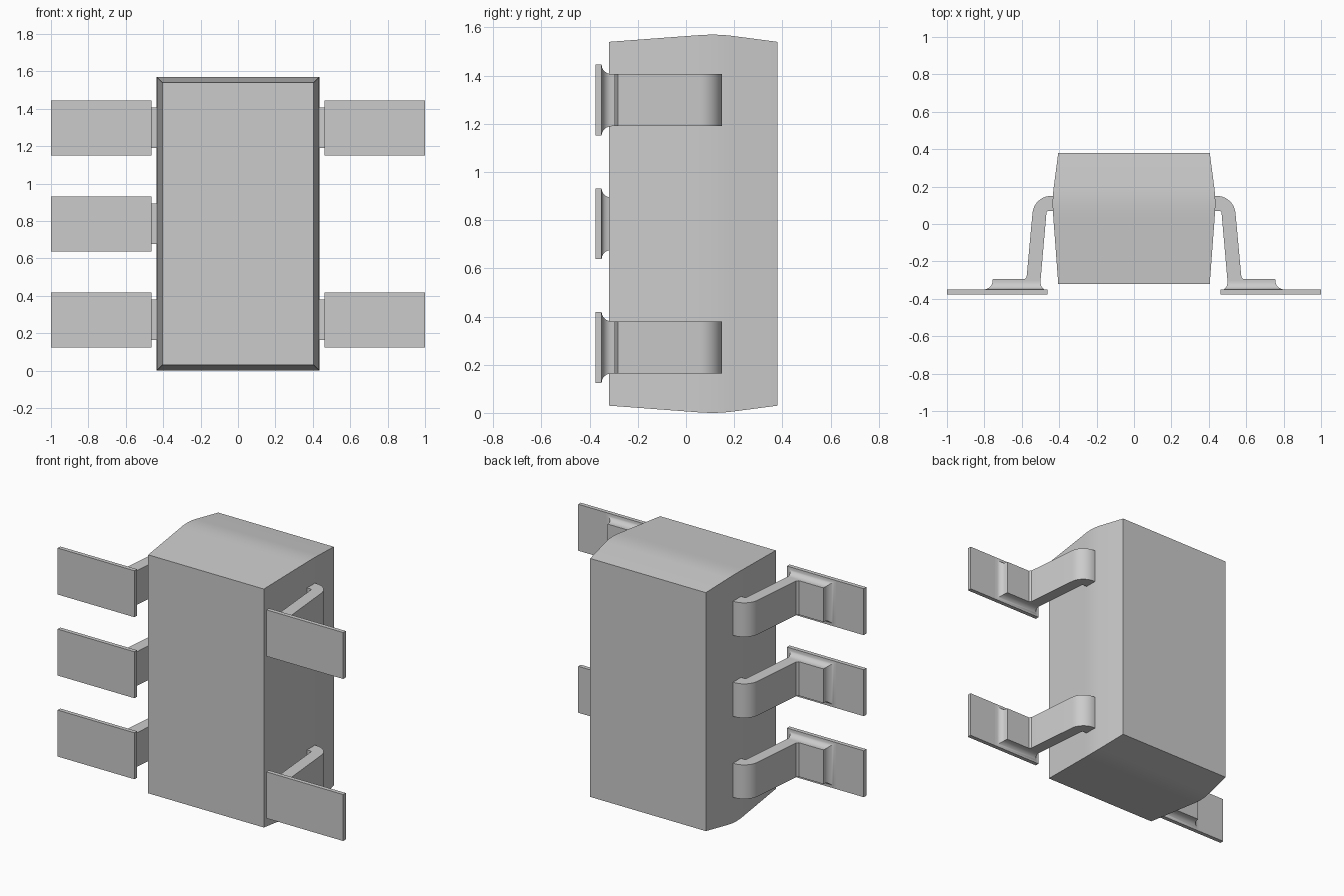
import bpy
import bmesh
from math import sin, cos, pi, radians

cube = bpy.data.objects.get("Cube")
if cube:
    bpy.data.objects.remove(cube, do_unlink=True)

# One grey for the whole part
grey = bpy.data.materials.new("light grey")
grey.use_nodes = True
colour = (0.6, 0.6, 0.6, 1)
grey.diffuse_color = colour
grey.node_tree.nodes["Principled BSDF"].inputs["Base Color"].default_value = colour

MID_Z = 0.785      # height of the body centre
PITCH = 0.513      # spacing of the leads
PAD_Y = -0.35      # back face of the pads
FOOT_Y = -0.295    # back face of the feet


def loft(name, rings):
    """Join equal-length rings of points and cap both ends."""
    bm = bmesh.new()
    loops = [[bm.verts.new(p) for p in ring] for ring in rings]
    for a, b in zip(loops, loops[1:]):
        for i in range(len(a)):
            j = (i + 1) % len(a)
            bm.faces.new((a[i], a[j], b[j], b[i]))
    bm.faces.new(loops[0])
    bm.faces.new(loops[-1])
    bmesh.ops.recalc_face_normals(bm, faces=bm.faces)
    mesh = bpy.data.meshes.new(name)
    bm.to_mesh(mesh)
    bm.free()
    mesh.materials.append(grey)
    obj = bpy.data.objects.new(name, mesh)
    bpy.context.collection.objects.link(obj)
    bpy.ops.object.select_all(action='DESELECT')
    obj.select_set(True)
    bpy.context.view_layer.objects.active = obj
    bpy.ops.object.shade_smooth_by_angle(angle=radians(35))
    return obj


def rect(y, x0, x1, z0, z1):
    return [(x0, y, z0), (x1, y, z0), (x1, y, z1), (x0, y, z1)]


def arc(cx, cy, r, start, end, steps=10):
    angles = [radians(start + (end - start) * i / steps) for i in range(steps + 1)]
    return [(cx + r * cos(a), cy + r * sin(a)) for a in angles]


# Body: drafted block, widest along a softly rounded belt
belt = [(-0.32, 0), (0.03, 0.026), (0.07, 0.029), (0.11, 0.03),
        (0.15, 0.029), (0.19, 0.025), (0.38, 0)]
loft("body", [rect(y, -0.405 - d, 0.405 + d, MID_Z - 0.755 - d, MID_Z + 0.755 + d)
              for y, d in belt])

# Bent lead outline seen from above: shoulder, bend, shin
lead_outline = ([(0.42, 0.15)] + arc(0.443, 0.05, 0.1, 90, 5)
                + [(0.574, -0.283), (0.585, FOOT_Y), (0.585, -0.305), (0.5, -0.305)]
                + arc(0.458, 0.06, 0.01, 5, 90, 4) + [(0.42, 0.07)])


def add_pin(side, label, z):
    # Bent lead
    loft(label + "_lead", [[(side * x, y, z + h) for x, y in lead_outline]
                           for h in (-0.108, 0.108)])
    # Foot with a concave solder skirt
    rings = [rect(FOOT_Y, side * 0.5, side * 0.755, z - 0.108, z + 0.108)]
    for i in range(9):
        a = i / 8 * pi / 2
        spread = 1 - cos(a)
        y = -0.307 + (PAD_Y + 0.307) * sin(a)
        rings.append(rect(y, side * (0.5 - 0.025 * spread), side * (0.757 + 0.048 * spread),
                          z - 0.108 - 0.038 * spread, z + 0.108 + 0.038 * spread))
    loft(label + "_solder_foot", rings)
    # Flat solder pad
    loft(label + "_pad", [rect(y, side * 0.462, side, z - 0.147, z + 0.147)
                          for y in (-0.376, PAD_Y)])


# Three pins on the right, two on the left
for side, name, rows in ((-1, "right", (-1, 0, 1)), (1, "left", (-1, 1))):
    for row in rows:
        level = {-1: "lower", 0: "middle", 1: "upper"}[row]
        add_pin(side, name + "_" + level, MID_Z + row * PITCH)
